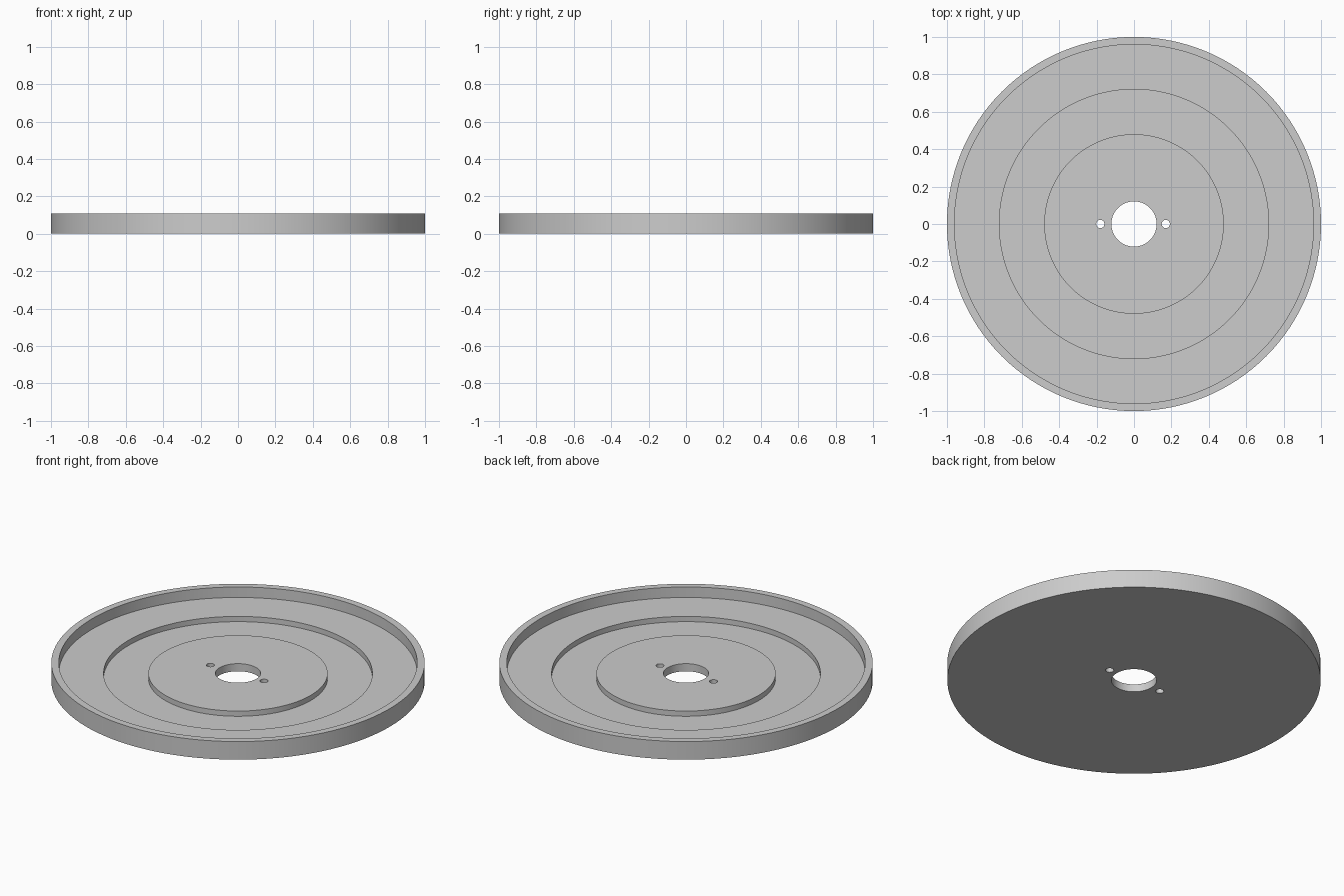
import bpy, bmesh, math

cube = bpy.data.objects.get("Cube")
if cube:
    bpy.data.objects.remove(cube, do_unlink=True)

SEGMENTS = 128
HEIGHT, FLOOR, GROOVE = 0.107, 0.045, 0.014

grey = bpy.data.materials.new("light grey")
grey.use_nodes = True
colour = (0.604, 0.604, 0.604, 1)
grey.diffuse_color = colour
grey.node_tree.nodes["Principled BSDF"].inputs["Base Color"].default_value = colour


def lathe(name, profile):
    """Revolve a closed (radius, height) profile around the z axis."""
    bm = bmesh.new()
    rings = []
    for i in range(SEGMENTS):
        a = 2 * math.pi * i / SEGMENTS
        rings.append([bm.verts.new((r * math.cos(a), r * math.sin(a), z)) for r, z in profile])
    n = len(profile)
    for i in range(SEGMENTS):
        a, b = rings[i], rings[(i + 1) % SEGMENTS]
        for j in range(n):
            k = (j + 1) % n
            bm.faces.new((a[j], b[j], b[k], a[k]))
    bmesh.ops.recalc_face_normals(bm, faces=bm.faces)
    mesh = bpy.data.meshes.new(name)
    bm.to_mesh(mesh)
    bm.free()
    obj = bpy.data.objects.new(name, mesh)
    bpy.context.collection.objects.link(obj)
    mesh.materials.append(grey)
    return obj


# Dished plate: bore, raised hub, groove, outer floor and rim
plate = lathe("round_plate", [
    (0.121, 0), (1.0, 0), (1.0, HEIGHT), (0.96, HEIGHT), (0.96, FLOOR),
    (0.72, FLOOR), (0.72, GROOVE), (0.48, GROOVE), (0.48, FLOOR), (0.121, FLOOR)])
bpy.context.view_layer.objects.active = plate

# Two small pin holes beside the bore
for x in (-0.18, 0.17):
    bpy.ops.mesh.primitive_cylinder_add(vertices=32, radius=0.022, depth=0.3, location=(x, 0, 0))
    cutter = bpy.context.object
    cutter.name = "pin_hole_cutter"
    cutter.hide_render = True
    cutter.data.materials.append(grey)
    cut = plate.modifiers.new("pin_hole", 'BOOLEAN')
    cut.operation = 'DIFFERENCE'
    cut.solver = 'EXACT'
    cut.object = cutter
    bpy.context.view_layer.objects.active = plate
    bpy.ops.object.modifier_apply(modifier=cut.name)
    bpy.data.objects.remove(cutter, do_unlink=True)

# Smooth round walls with crisp edges
bpy.ops.object.select_all(action='DESELECT')
plate.select_set(True)
bpy.context.view_layer.objects.active = plate
bpy.ops.object.shade_smooth_by_angle(angle=math.radians(30))
